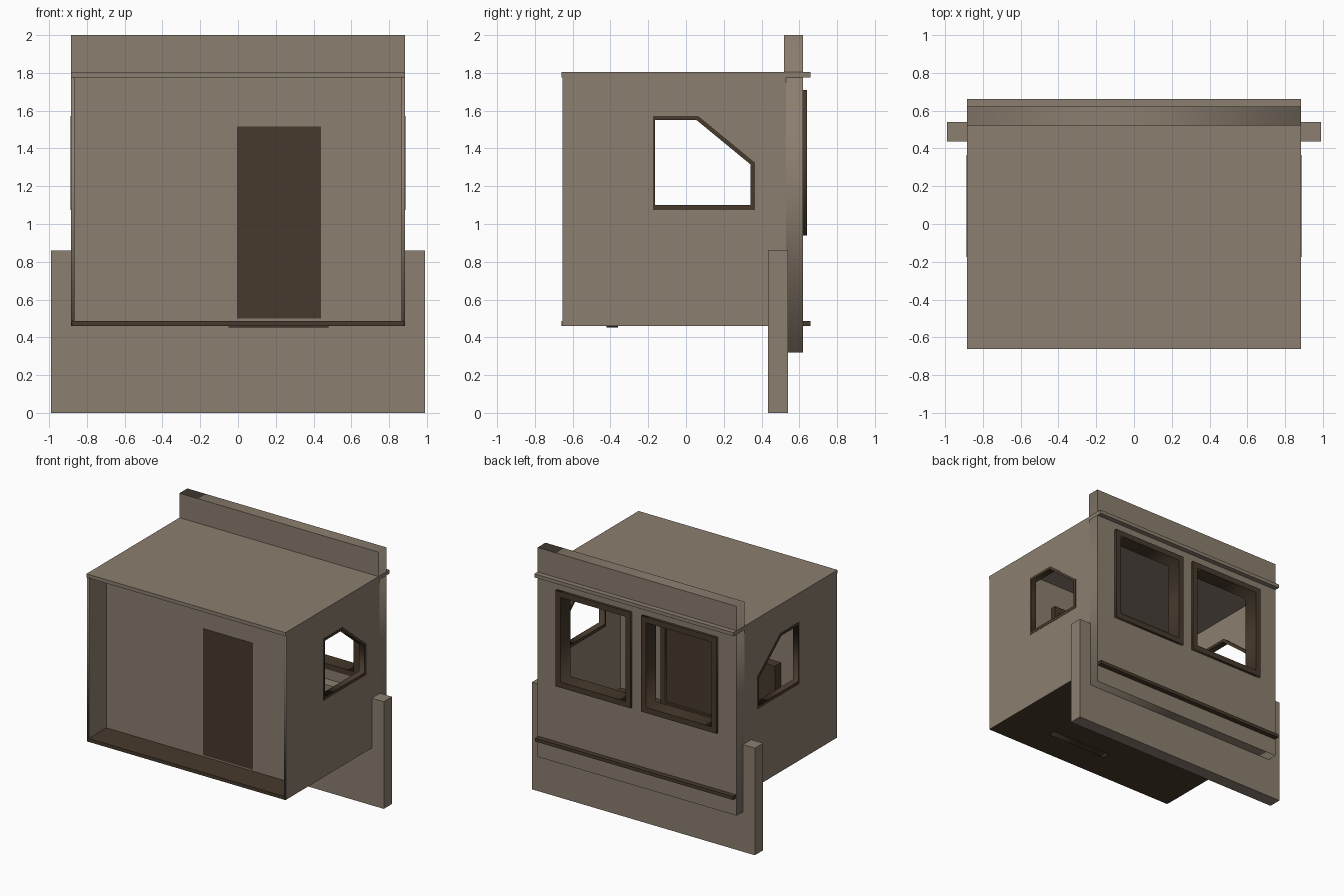
import bpy, bmesh
from mathutils import Matrix

if "Cube" in bpy.data.objects:
    bpy.data.objects.remove(bpy.data.objects["Cube"])


def material(name, rgb):
    m = bpy.data.materials.new(name)
    m.diffuse_color = (*rgb, 1)
    m.use_nodes = True
    m.node_tree.nodes["Principled BSDF"].inputs["Base Color"].default_value = m.diffuse_color
    return m


TAN = material("tan_plaster", (0.258, 0.209, 0.159))
DARK = material("dark_wood", (0.063, 0.042, 0.025))


def finish(name, bm, mat):
    bmesh.ops.remove_doubles(bm, verts=bm.verts, dist=1e-5)
    bmesh.ops.recalc_face_normals(bm, faces=bm.faces)
    me = bpy.data.meshes.new(name)
    bm.to_mesh(me)
    bm.free()
    me.materials.append(mat)
    ob = bpy.data.objects.new(name, me)
    bpy.context.collection.objects.link(ob)
    return ob


def box(name, x, y, z, mat):
    bm = bmesh.new()
    bmesh.ops.create_cube(bm, size=1)
    for v in bm.verts:
        v.co = [a + (c + 0.5) * (b - a) for c, (a, b) in zip(v.co, (x, y, z))]
    return finish(name, bm, mat)


def slab(name, outlines, axis, lo, hi, mat):
    """Extrude 2D outlines (inner ones are holes) along x or y from lo to hi."""
    cu = bpy.data.curves.new(name + "_outline", 'CURVE')
    cu.dimensions = '2D'
    cu.fill_mode = 'BOTH'
    cu.extrude = (hi - lo) / 2
    for pts in outlines:
        sp = cu.splines.new('POLY')
        sp.points.add(len(pts) - 1)
        for p, (u, v) in zip(sp.points, pts):
            p.co = (u, v, 0, 1)
        sp.use_cyclic_u = True
    tmp = bpy.data.objects.new(name + "_tmp", cu)
    bpy.context.collection.objects.link(tmp)
    dg = bpy.context.evaluated_depsgraph_get()
    me = bpy.data.meshes.new_from_object(tmp.evaluated_get(dg))
    bm = bmesh.new()
    bm.from_mesh(me)
    bpy.data.objects.remove(tmp)
    bpy.data.curves.remove(cu)
    bpy.data.meshes.remove(me)
    mid = (lo + hi) / 2
    if axis == 'x':    # (u, v) -> (y, z)
        mat4 = Matrix(((0, 0, 1, mid), (1, 0, 0, 0), (0, 1, 0, 0), (0, 0, 0, 1)))
    else:              # (u, v) -> (x, z)
        mat4 = Matrix(((1, 0, 0, 0), (0, 0, 1, mid), (0, 1, 0, 0), (0, 0, 0, 1)))
    bm.transform(mat4)
    return finish(name, bm, mat)


def rect(u0, u1, v0, v1):
    return [(u0, v0), (u1, v0), (u1, v1), (u0, v1)]


# floor and roof plates, both poking out behind the back wall as ledges
box("floor", (-0.88, 0.88), (-0.66, 0.66), (0.46, 0.487), DARK)
box("roof", (-0.884, 0.884), (-0.66, 0.66), (1.775, 1.804), TAN)

# side walls with clipped-corner windows
hole = [(-0.175, 1.075), (0.365, 1.075), (0.365, 1.325), (0.065, 1.572), (-0.175, 1.572)]
inner = [(-0.163, 1.10), (0.342, 1.10), (0.342, 1.315), (0.056, 1.55), (-0.163, 1.55)]
for side, s in (("right", 1), ("left", -1)):
    a, b = sorted((s * 0.865, s * 0.884))
    slab(side + "_wall", [rect(-0.655, 0.53, 0.46, 1.776), hole], 'x', a, b, TAN)
    a, b = sorted((s * 0.835, s * 0.886))
    slab(side + "_window_frame", [hole, inner], 'x', a, b, DARK)

# recessed front wall, door and its inner frame
box("front_wall", (-0.866, 0.866), (-0.435, -0.405), (0.487, 1.775), TAN)
box("door", (-0.005, 0.44), (-0.438, -0.38), (0.50, 1.515), DARK)
slab("door_frame", [rect(-0.05, 0.48, 0.453, 1.56), rect(-0.005, 0.44, 0.50, 1.515)],
     'y', -0.42, -0.36, DARK)

# low cabinet inside
box("cabinet", (-0.56, -0.15), (-0.405, -0.33), (0.487, 1.07), DARK)

# back wall with parapet and two framed windows
spans = [("right", 0.045, 0.712), ("left", -0.718, -0.05)]
B = 0.045
holes = [rect(x0 + B / 2, x1 - B / 2, 0.94 + B / 2, 1.71 - B / 2) for _, x0, x1 in spans]
slab("back_wall", [rect(-0.884, 0.884, 0.32, 2.0)] + holes, 'y', 0.52, 0.62, TAN)
for side, x0, x1 in spans:
    slab("back_window_frame_" + side,
         [rect(x0, x1, 0.94, 1.71), rect(x0 + B, x1 - B, 0.94 + B, 1.71 - B)],
         'y', 0.515, 0.64, DARK)

# wide lower board the cabin stands on
box("base_board", (-0.99, 0.99), (0.435, 0.54), (0.0, 0.86), TAN)
